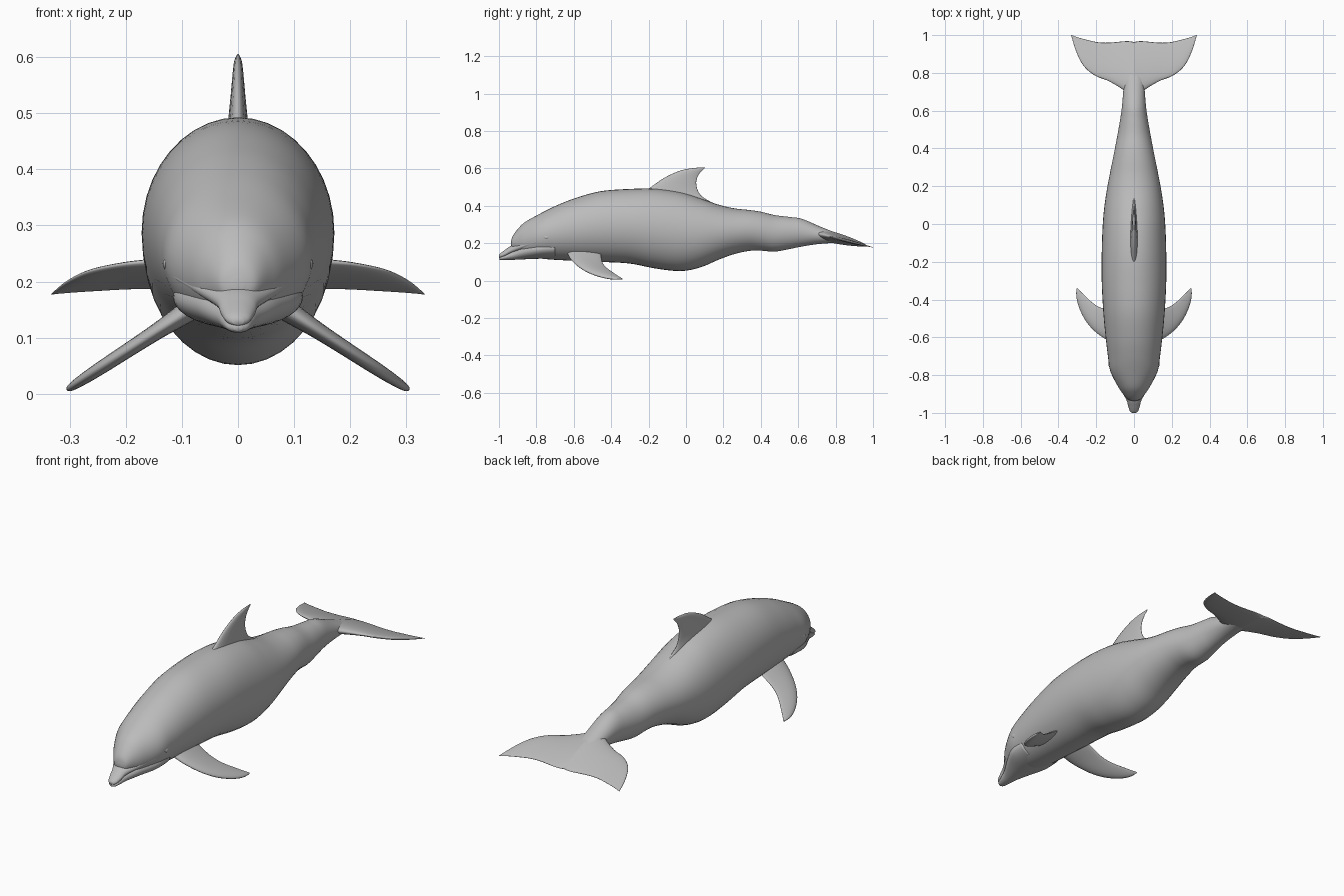
import bpy, bmesh, math
from mathutils import Vector

grey = bpy.data.materials.new("dolphin grey")
grey.diffuse_color = (0.5, 0.5, 0.5, 1)


def smooth_rows(rows, steps):
    """Catmull-Rom interpolation of a list of number tuples."""
    out = []
    n = len(rows)
    for i in range(n - 1):
        a, b, c, d = (rows[max(0, min(n - 1, i + k))] for k in (-1, 0, 1, 2))
        for s in range(steps):
            t = s / steps
            out.append(tuple(
                0.5 * (2 * q + (r - p) * t + (2 * p - 5 * q + 4 * r - w) * t * t
                       + (3 * q - p - 3 * r + w) * t ** 3)
                for p, q, r, w in zip(a, b, c, d)))
    return out + [rows[-1]]


def loft(name, rings, cap_start=True, mirror=False):
    bm = bmesh.new()
    vs = [[bm.verts.new(p) for p in ring] for ring in rings]
    n = len(vs[0])
    for a, b in zip(vs, vs[1:]):
        for i in range(n):
            j = (i + 1) % n
            bm.faces.new((a[i], a[j], b[j], b[i]))
    if cap_start:
        bm.faces.new(vs[0])
    bm.faces.new(vs[-1])
    bmesh.ops.recalc_face_normals(bm, faces=bm.faces)
    # an open root can confuse the recalculation: check the outermost cap
    bm.faces.ensure_lookup_table()
    cap = bm.faces[-1]
    way = sum(rings[-1], Vector()) / n - sum(rings[0], Vector()) / n
    if cap.normal.dot(way) < 0:
        bmesh.ops.reverse_faces(bm, faces=bm.faces)
    me = bpy.data.meshes.new(name)
    bm.to_mesh(me)
    bm.free()
    ob = bpy.data.objects.new(name, me)
    bpy.context.collection.objects.link(ob)
    me.materials.append(grey)
    for f in me.polygons:
        f.use_smooth = True
    if mirror:
        ob.modifiers.new("mirror", 'MIRROR')
    return ob


def body_loft(name, rows, steps=6, sides=40):
    """rows: y, top z, bottom z, half width"""
    rings = []
    for y, top, bot, hw in smooth_rows(rows, steps):
        ring = []
        for i in range(sides):
            a = 2 * math.pi * i / sides
            ring.append(Vector((hw * math.cos(a), y,
                                (top + bot) / 2 + (top - bot) / 2 * math.sin(a))))
        rings.append(ring)
    return loft(name, rings)


def fin_loft(name, rows, place, normal, steps=6, sides=28, **kw):
    """rows: leading u, v, trailing u, v, half thickness; place maps u, v to 3D"""
    nrm = Vector(normal).normalized()
    rings = []
    for lu, lv, tu, tv, th in smooth_rows(rows, steps):
        ring = []
        for i in range(sides):
            a = 2 * math.pi * i / sides
            t = (1 - math.cos(a)) / 2
            p = Vector(place(lu, lv)).lerp(Vector(place(tu, tv)), t)
            ring.append(p + nrm * th * math.sin(a) * (1.3 - 0.7 * t))
        rings.append(ring)
    return loft(name, rings, **kw)


# Main body with melon, belly and tail stock
body_loft("body", [
    (-0.936, 0.205, 0.185, 0.010), (-0.928, 0.235, 0.165, 0.034),
    (-0.900, 0.275, 0.145, 0.058), (-0.860, 0.313, 0.128, 0.085),
    (-0.780, 0.358, 0.118, 0.125), (-0.700, 0.398, 0.111, 0.138),
    (-0.600, 0.438, 0.106, 0.150), (-0.460, 0.477, 0.100, 0.163),
    (-0.300, 0.490, 0.091, 0.171), (-0.165, 0.491, 0.065, 0.171),
    (-0.030, 0.472, 0.051, 0.167), (0.075, 0.440, 0.070, 0.159),
    (0.180, 0.404, 0.114, 0.144), (0.260, 0.386, 0.142, 0.129),
    (0.340, 0.377, 0.159, 0.113), (0.400, 0.368, 0.160, 0.101),
    (0.475, 0.350, 0.155, 0.087), (0.555, 0.340, 0.169, 0.073),
    (0.620, 0.330, 0.182, 0.064), (0.715, 0.290, 0.196, 0.056),
    (0.820, 0.248, 0.200, 0.048), (0.955, 0.196, 0.182, 0.030)])

# Beak: upper and lower jaw, meeting at the mouth line
body_loft("upper_jaw", [
    (-1.000, 0.137, 0.122, 0.010), (-0.990, 0.147, 0.121, 0.022),
    (-0.965, 0.166, 0.127, 0.031), (-0.930, 0.189, 0.143, 0.041),
    (-0.860, 0.217, 0.163, 0.081), (-0.780, 0.237, 0.190, 0.121),
    (-0.700, 0.250, 0.205, 0.120)])
body_loft("lower_jaw", [
    (-0.998, 0.126, 0.112, 0.008), (-0.988, 0.131, 0.109, 0.020),
    (-0.960, 0.146, 0.109, 0.029), (-0.920, 0.168, 0.111, 0.042),
    (-0.860, 0.200, 0.114, 0.075), (-0.780, 0.222, 0.117, 0.112),
    (-0.700, 0.230, 0.120, 0.115)])

# Dorsal fin, swept back (u = y, v = z)
fin_loft("dorsal_fin", [
    (-0.270, 0.450, 0.200, 0.370, 0.027), (-0.200, 0.492, 0.155, 0.408, 0.020),
    (-0.115, 0.550, 0.080, 0.455, 0.014), (-0.030, 0.588, 0.055, 0.515, 0.010),
    (0.035, 0.601, 0.067, 0.565, 0.007), (0.098, 0.606, 0.100, 0.602, 0.001)],
    lambda u, v: (0, u, v), (1, 0, 0))

# Flippers, slanting down and back (u = x, v = y)
fin_loft("flipper", [
    (0.085, -0.635, 0.085, -0.455, 0.020), (0.135, -0.618, 0.150, -0.450, 0.015),
    (0.200, -0.575, 0.190, -0.437, 0.013), (0.250, -0.520, 0.222, -0.415, 0.012),
    (0.285, -0.455, 0.252, -0.387, 0.010), (0.303, -0.395, 0.280, -0.360, 0.007),
    (0.305, -0.345, 0.301, -0.338, 0.002)],
    lambda u, v: (u, v, 0.127 - 0.65 * (u - 0.12)), (0.65, 0, 1), mirror=True)

# Tail flukes, sloping down towards the trailing edge (u = x, v = y)
fin_loft("tail_fluke", [
    (0.000, 0.660, 0.000, 0.963, 0.030), (0.060, 0.712, 0.040, 0.968, 0.022),
    (0.135, 0.757, 0.130, 0.960, 0.014), (0.205, 0.785, 0.190, 0.962, 0.010),
    (0.265, 0.835, 0.245, 0.974, 0.008), (0.305, 0.910, 0.290, 0.986, 0.005),
    (0.333, 1.000, 0.328, 0.999, 0.001)],
    lambda u, v: (u, v, 0.235 - 0.25 * (v - 0.77)), (0, 0.25, 1),
    cap_start=False, mirror=True)

# Small eyes, nearly flush with the head
for side in (-1, 1):
    bpy.ops.mesh.primitive_uv_sphere_add(segments=20, ring_count=12, radius=0.012,
                                         location=(side * 0.127, -0.745, 0.232))
    eye = bpy.context.object
    eye.name = "eye"
    eye.scale = (0.6, 1.3, 0.9)
    eye.data.materials.append(grey)
    bpy.ops.object.shade_smooth()
